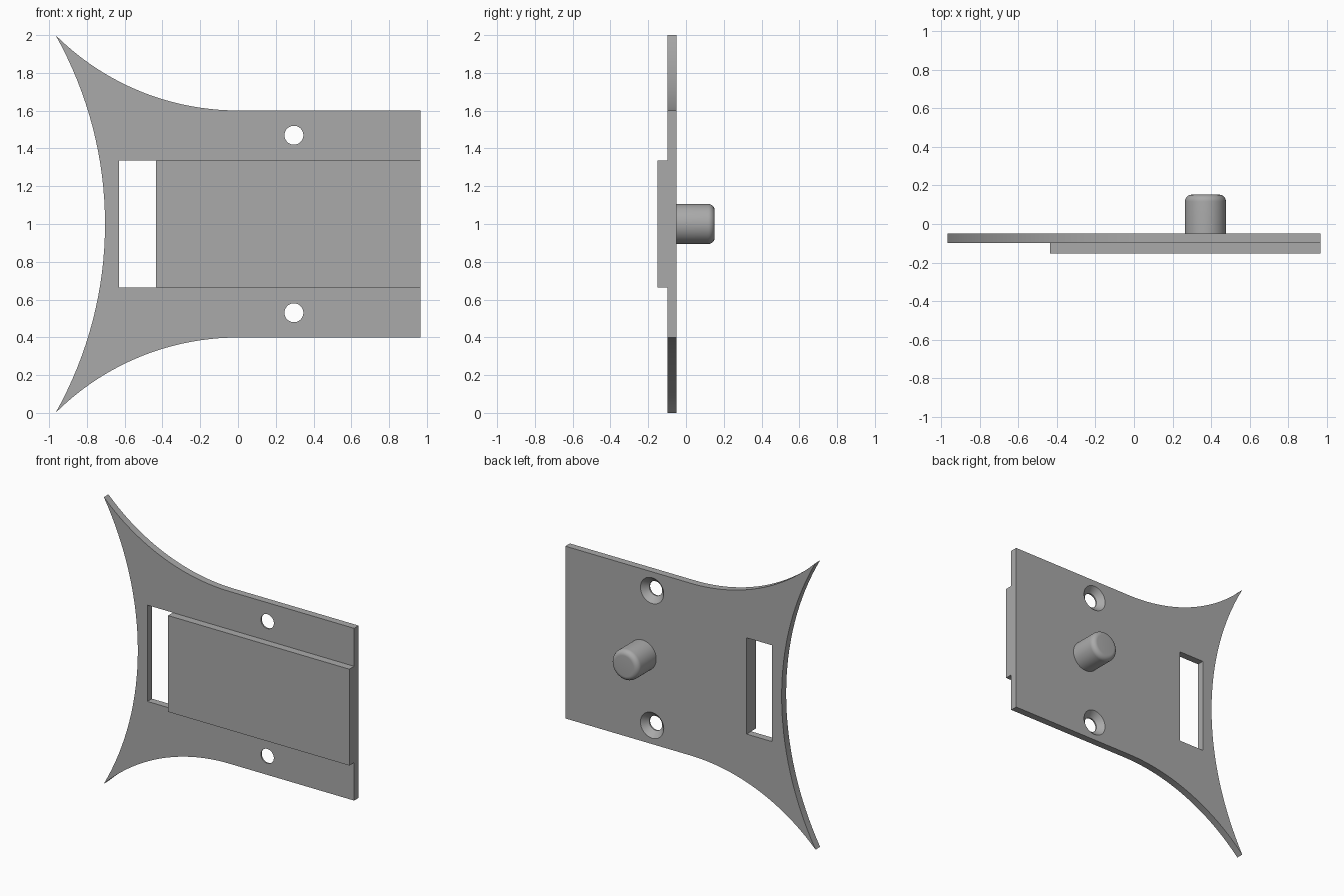
import bpy, bmesh, math
from mathutils import Matrix, Vector

if "Cube" in bpy.data.objects:
    bpy.data.objects.remove(bpy.data.objects["Cube"], do_unlink=True)

grey = bpy.data.materials.new("grey")
grey.use_nodes = True
GREY = (0.4, 0.4, 0.4, 1)
grey.diffuse_color = GREY
grey.node_tree.nodes["Principled BSDF"].inputs["Base Color"].default_value = GREY

X = 0.966                                # half length
FRONT, PLATE_FRONT, PLATE_BACK, BACK = -0.152, -0.099, -0.049, 0.152
HALF = 0.601                             # half height of the straight part
SLOT_HALF, SLOT_L, SLOT_R = 0.336, -0.63, -0.434


def add_object(name, bm):
    bmesh.ops.recalc_face_normals(bm, faces=bm.faces)
    mesh = bpy.data.meshes.new(name)
    bm.to_mesh(mesh)
    bm.free()
    mesh.materials.append(grey)
    obj = bpy.data.objects.new(name, mesh)
    bpy.context.collection.objects.link(obj)
    return obj


def extrude_outline(name, points, y0, y1):
    """Prism from an (x, z) outline between two depths."""
    bm = bmesh.new()
    face = bm.faces.new([bm.verts.new((x, y0, z)) for x, z in points])
    out = bmesh.ops.extrude_face_region(bm, geom=[face])["geom"]
    moved = [v for v in out if isinstance(v, bmesh.types.BMVert)]
    bmesh.ops.translate(bm, verts=moved, vec=(0, y1 - y0, 0))
    return add_object(name, bm)


def box(name, x0, x1, y0, y1, half):
    return extrude_outline(name, [(x0, 1 - half), (x1, 1 - half),
                                  (x1, 1 + half), (x0, 1 + half)], y0, y1)


def lathe(name, x, z, profile, steps=48):
    """Turned solid about a y axis, from (radius, y) points on the axis at both ends."""
    bm = bmesh.new()
    verts = [bm.verts.new((x + r, y, z)) for r, y in profile]
    edges = [bm.edges.new(pair) for pair in zip(verts, verts[1:])]
    bmesh.ops.spin(bm, geom=verts + edges, cent=(x, 0, z), axis=(0, 1, 0),
                   angle=math.tau, steps=steps)
    bmesh.ops.remove_doubles(bm, verts=bm.verts, dist=0.0001)
    return add_object(name, bm)


def smooth(obj):
    bpy.ops.object.select_all(action="DESELECT")
    obj.select_set(True)
    bpy.context.view_layer.objects.active = obj
    bpy.ops.object.shade_smooth_by_angle(angle=math.radians(30))


# Plate outline: straight right part, flaring arcs, concave left edge
N = 32
rise = 1 - HALF
flare_r = (X * X + rise * rise) / (2 * rise)
flare_a = math.asin(X / flare_r)
upper = [(-flare_r * math.sin(flare_a * i / N),
          1 + HALF + flare_r * (1 - math.cos(flare_a * i / N))) for i in range(N + 1)]
sag = 0.262
side_r = (1 + sag * sag) / (2 * sag)
side_a = math.asin(1 / side_r)
side = [(-X + sag - side_r * (1 - math.cos(side_a * t / N)),
         1 + side_r * math.sin(side_a * t / N)) for t in range(N - 2, -N, -2)]
lower = [(x, 2 - z) for x, z in reversed(upper)]
outline = [(X, 1 + HALF)] + upper + side + lower + [(X, 1 - HALF)]
plate = extrude_outline("plate", outline, PLATE_FRONT, PLATE_BACK)

# Slot and two countersunk screw holes
cutters = [box("slot_cutter", SLOT_L, SLOT_R, -0.2, 0.1, SLOT_HALF)]
hole_r, sink = 0.05, 0.04
for side_sign in (-1, 1):
    cutters.append(lathe("hole_cutter", 0.296, 1 + side_sign * 0.47, [
        (0, -0.2), (hole_r, -0.2), (hole_r, PLATE_BACK - sink),
        (hole_r + sink, PLATE_BACK), (hole_r + sink, 0), (0, 0)]))
bpy.context.view_layer.objects.active = plate
for cutter in cutters:
    cutter.hide_render = True
    mod = plate.modifiers.new("cut", "BOOLEAN")
    mod.object = cutter
    mod.solver = "EXACT"
    bpy.ops.object.modifier_apply(modifier=mod.name)
    bpy.data.objects.remove(cutter, do_unlink=True)
smooth(plate)

# Raised pad on the front
box("raised_pad", SLOT_R, X, FRONT, PLATE_FRONT, SLOT_HALF)

# Peg on the back with a rounded end
peg_r, fillet = 0.106, 0.035
rounded = [(peg_r - fillet + fillet * math.cos(a), BACK - fillet + fillet * math.sin(a))
           for a in (math.pi / 2 * i / 8 for i in range(9))]
peg = lathe("peg", 0.37, 1, [(0, PLATE_BACK), (peg_r, PLATE_BACK)] + rounded + [(0, BACK)])
smooth(peg)
